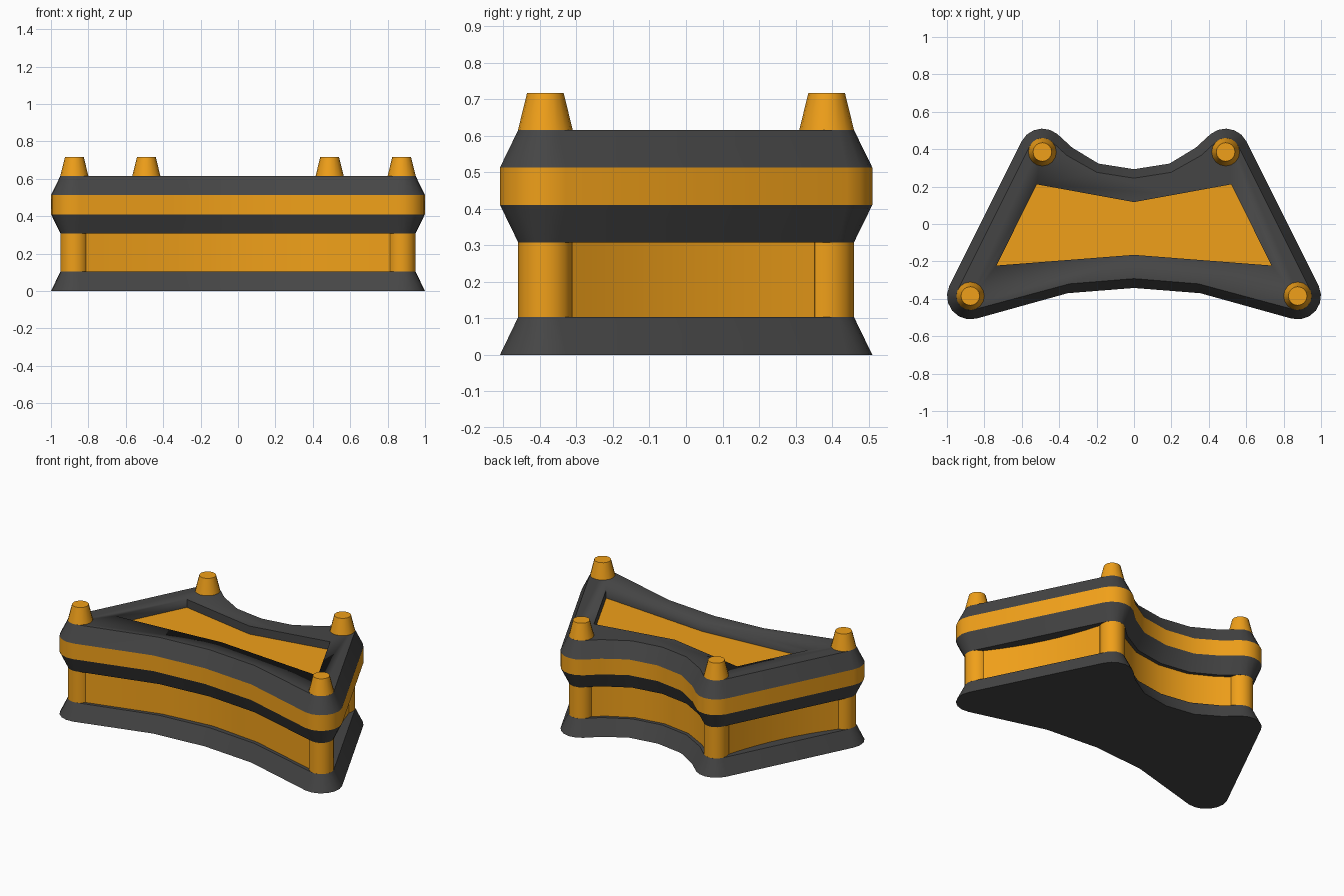
import bpy, bmesh
from math import sin, cos, radians

if "Cube" in bpy.data.objects:
    bpy.data.objects.remove(bpy.data.objects["Cube"])

BACK, FRONT = (0.49, 0.385), (0.875, -0.385)   # corner post centres, right half


def material(name, rgb):
    m = bpy.data.materials.new(name)
    m.diffuse_color = (*rgb, 1)
    m.use_nodes = True
    m.node_tree.nodes["Principled BSDF"].inputs["Base Color"].default_value = m.diffuse_color
    return m


ORANGE = material("orange", (0.87, 0.35, 0.01))
DARK = material("dark_grey", (0.06, 0.06, 0.06))


def arc(centre, r, a0, a1, n):
    angles = [radians(a0 + (a1 - a0) * i / n) for i in range(n + 1)]
    return [(centre[0] + r * cos(a), centre[1] + r * sin(a)) for a in angles]


def mirrored(half):
    # half runs clockwise from back centre to front centre, both on x = 0
    return half + [(-x, y) for x, y in half[-2:0:-1]]


def outline(r, back, front):
    return mirrored(back + arc(BACK, r, 130, 26.6, 5)
                    + arc(FRONT, r, 26.6, -105, 6) + front)


def loft(name, sections, mat):
    # closed solid through stacked outlines: [(points, z), ...]
    bm = bmesh.new()
    rings = [[bm.verts.new((x, y, z)) for x, y in pts] for pts, z in sections]
    n = len(rings[0])
    for a, b in zip(rings, rings[1:]):
        for i in range(n):
            j = (i + 1) % n
            bm.faces.new((a[i], a[j], b[j], b[i]))
    bm.faces.new(rings[0])
    bm.faces.new(rings[-1])
    bmesh.ops.recalc_face_normals(bm, faces=bm.faces)
    me = bpy.data.meshes.new(name)
    bm.to_mesh(me)
    bm.free()
    me.materials.append(mat)
    ob = bpy.data.objects.new(name, me)
    bpy.context.collection.objects.link(ob)
    bpy.ops.object.select_all(action='DESELECT')
    ob.select_set(True)
    bpy.context.view_layer.objects.active = ob
    bpy.ops.object.shade_smooth_by_angle(angle=radians(30))
    return ob


# Wide and narrow versions of the footprint
wide = outline(0.125, [(0, 0.293), (0.19, 0.323), (0.33, 0.408)],
               [(0.355, -0.37), (0, -0.342)])
narrow = outline(0.075, [(0, 0.245), (0.198, 0.276), (0.36, 0.367)],
                 [(0.345, -0.32), (0, -0.292)])

# Base, flared lower lip and middle band
loft("base", [(wide, 0), (narrow, 0.103)], DARK)
loft("lower_lip", [(narrow, 0.308), (wide, 0.41)], DARK)
loft("middle_band", [(wide, 0.41), (wide, 0.513)], ORANGE)

# Recessed walls, bowed inwards between the corner posts
side = []
for i in range(9):
    t = 0.07 + 0.86 * i / 8
    off = 0.012 + 0.035 * (2 * i / 8 - 1) ** 2
    side.append((BACK[0] + t * (FRONT[0] - BACK[0]) + 0.894 * off,
                 BACK[1] + t * (FRONT[1] - BACK[1]) + 0.447 * off))
walls = mirrored([(0, 0.222), (0.195, 0.252), (0.35, 0.335), (0.43, 0.40)]
                 + side + [(0.835, -0.43), (0.345, -0.295), (0, -0.26)])
loft("recessed_walls", [(walls, 0.103), (walls, 0.308)], ORANGE)

# Top rim with a sunken panel
panel = mirrored([(0, 0.117), (0.52, 0.212), (0.735, -0.222), (0, -0.165)])
rim = loft("top_rim", [(narrow, 0.615), (wide, 0.513)], DARK)
cutter = loft("recess_cutter", [(panel, 0.55), (panel, 0.7)], DARK)
cutter.hide_render = True
cut = rim.modifiers.new("recess", 'BOOLEAN')
cut.object = cutter
cut.solver = 'EXACT'
bpy.context.view_layer.objects.active = rim
bpy.ops.object.modifier_move_to_index(modifier=cut.name, index=0)
bpy.ops.object.modifier_apply(modifier=cut.name)
bpy.data.objects.remove(cutter)
loft("top_panel", [(panel, 0.55), (panel, 0.562)], ORANGE)

# Corner posts and the tapered pegs above them
for label, (x, y) in (("back", BACK), ("front", FRONT)):
    for hand, s in (("right", 1), ("left", -1)):
        big, small = [arc((s * x, y), r, 0, 337.5, 15) for r in (0.075, 0.05)]
        loft(f"{label}_{hand}_post", [(big, 0.103), (big, 0.308)], ORANGE)
        loft(f"{label}_{hand}_peg", [(big, 0.615), (small, 0.717)], ORANGE)
